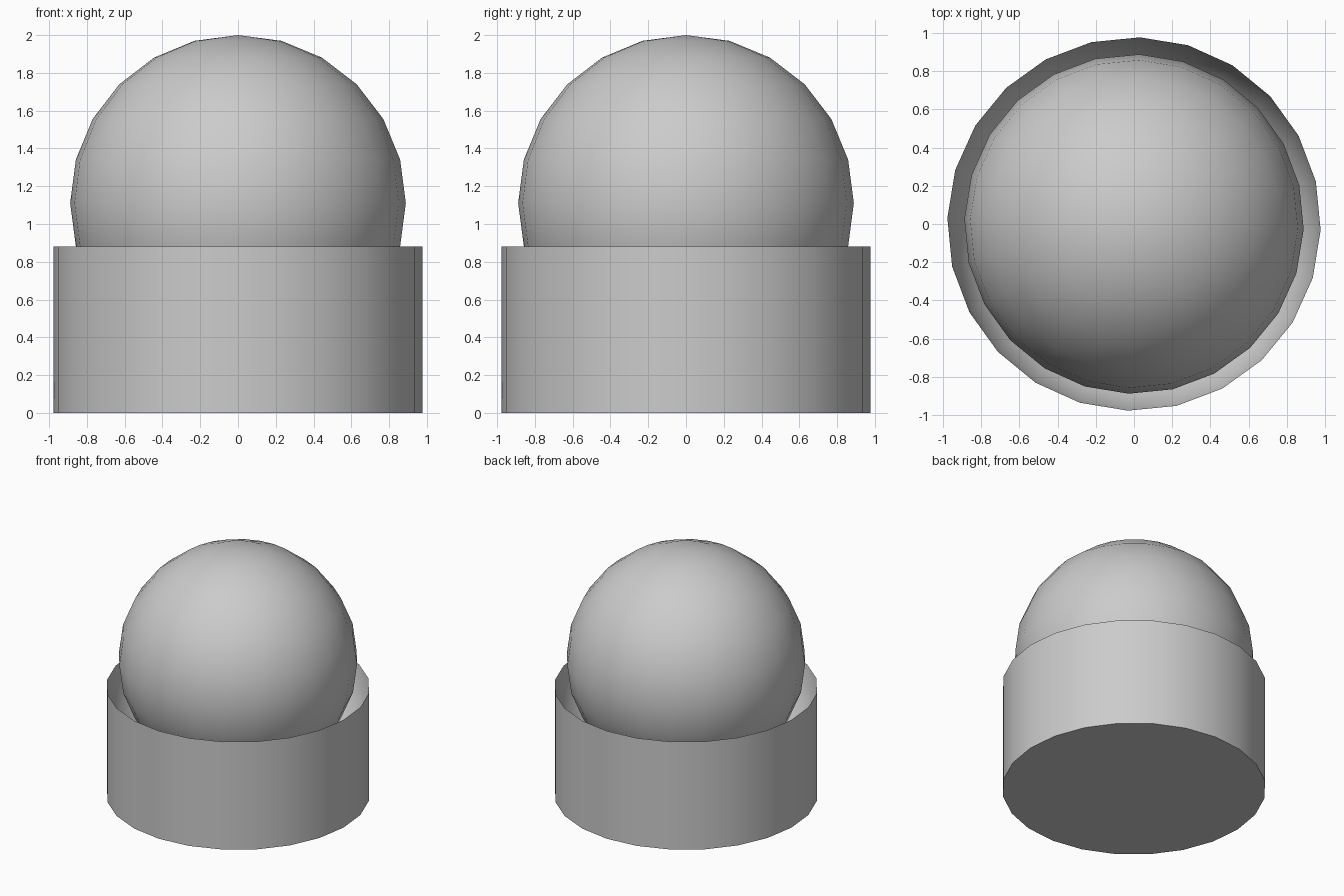
import bpy
import math

SIDES = 24
TURN = math.radians(-1.8)
BALL_R, BALL_Z = 0.889, 1.111
CUP_R, CUP_H, BOWL_DEPTH = 0.978, 0.882, 0.7

cube = bpy.data.objects.get("Cube")
if cube:
    bpy.data.objects.remove(cube, do_unlink=True)

grey = bpy.data.materials.new("light_grey")
grey.use_nodes = True
colour = (0.6, 0.6, 0.6, 1)
grey.diffuse_color = colour
grey.node_tree.nodes["Principled BSDF"].inputs["Base Color"].default_value = colour


def lathe(name, profile):
    """Spin (radius, height) points round z; zero radius makes a pole."""
    verts, rings, faces = [], [], []
    for r, z in profile:
        count = SIDES if r > 1e-5 else 1
        start = len(verts)
        for i in range(count):
            a = TURN + math.tau * i / SIDES
            verts.append((r * math.cos(a), r * math.sin(a), z))
        rings.append([start + i % count for i in range(SIDES)])
    for low, high in zip(rings, rings[1:]):
        for i in range(SIDES):
            j = (i + 1) % SIDES
            quad = [low[i], low[j], high[j], high[i]]
            faces.append(list(dict.fromkeys(quad)))
    mesh = bpy.data.meshes.new(name)
    mesh.from_pydata(verts, [], faces)
    mesh.materials.append(grey)
    obj = bpy.data.objects.new(name, mesh)
    bpy.context.collection.objects.link(obj)
    bpy.ops.object.select_all(action="DESELECT")
    obj.select_set(True)
    bpy.context.view_layer.objects.active = obj
    bpy.ops.object.shade_smooth_by_angle(angle=math.radians(35))
    return obj


# Full ball resting in the cup
steps = [math.pi * k / 12 for k in range(13)]
lathe("ball", [(BALL_R * math.sin(t), BALL_Z - BALL_R * math.cos(t)) for t in steps])

# Round cup with a thin rim and a hollowed bowl inside
quarter = [math.pi / 2 * k / 8 for k in range(9)]
bowl = [(CUP_R * math.cos(t), CUP_H - BOWL_DEPTH * math.sin(t)) for t in quarter]
lathe("cup", [(0, 0), (CUP_R, 0)] + bowl)
